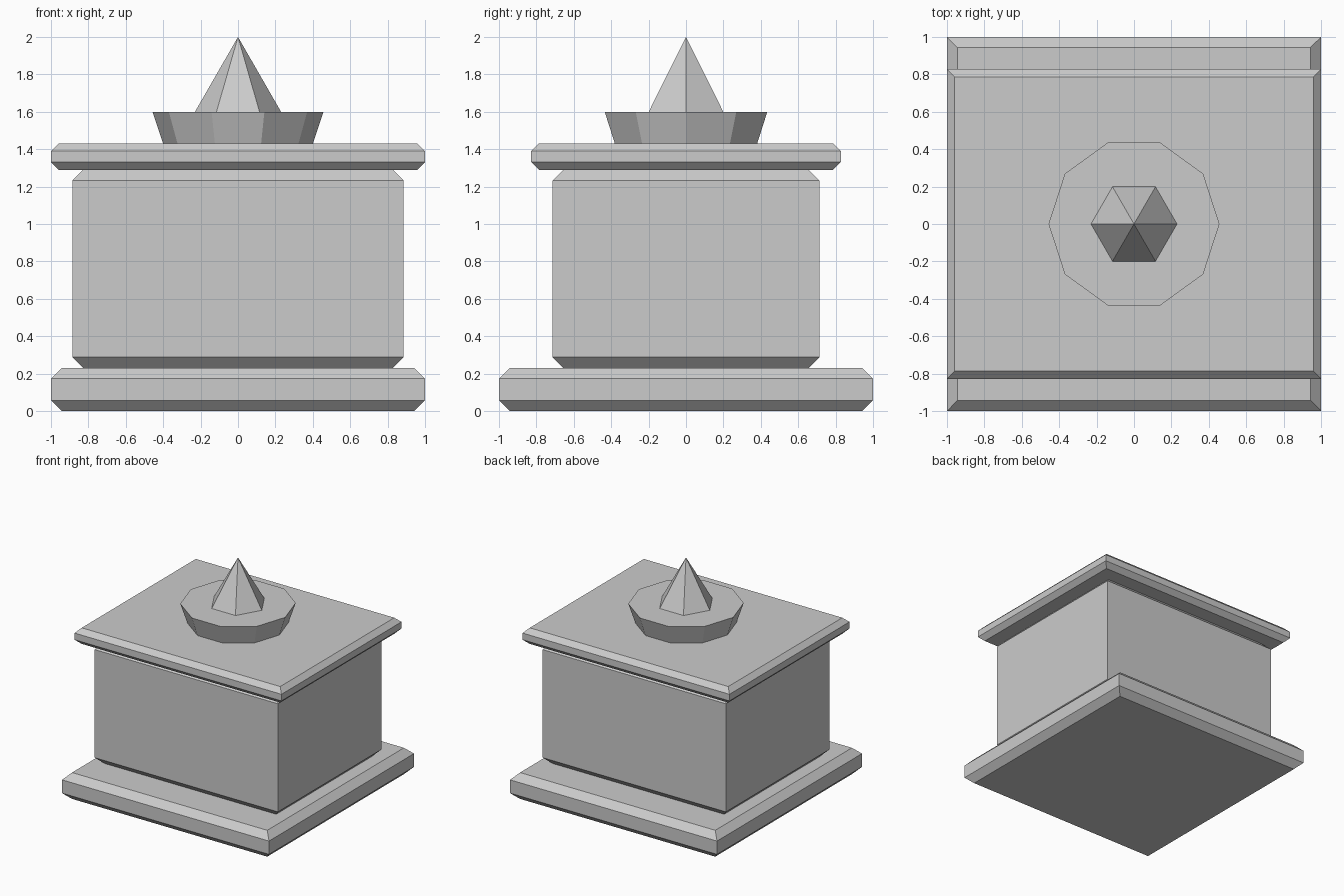
import bpy, bmesh

if "Cube" in bpy.data.objects:
    bpy.data.objects.remove(bpy.data.objects["Cube"])


def chamfered_slab(name, hx, hy, z0, z1, c):
    """Box with chamfered top and bottom rims and sharp upright corners."""
    bm = bmesh.new()
    rings = []
    for z, inset in ((z0, c), (z0 + c, 0), (z1 - c, 0), (z1, c)):
        x, y = hx - inset, hy - inset
        rings.append([bm.verts.new((sx * x, sy * y, z))
                      for sx, sy in ((-1, -1), (1, -1), (1, 1), (-1, 1))])
    bm.faces.new(rings[0][::-1])
    bm.faces.new(rings[-1])
    for lo, hi in zip(rings, rings[1:]):
        for i in range(4):
            j = (i + 1) % 4
            bm.faces.new((lo[i], lo[j], hi[j], hi[i]))
    finish(name, bm)


def tapered(name, sides, r0, r1, z0, z1):
    """Low-poly cone or frustum with a vertex on the x axis."""
    bm = bmesh.new()
    bmesh.ops.create_cone(bm, cap_ends=True, segments=sides,
                          radius1=r0, radius2=r1, depth=z1 - z0)
    # make the first vertex point along +x
    ring = min(bm.verts, key=lambda v: (round(v.co.z, 4), -round(v.co.x, 4)))
    angle = -math.atan2(ring.co.y, ring.co.x)
    bmesh.ops.rotate(bm, verts=bm.verts, matrix=Matrix.Rotation(angle, 3, 'Z'))
    bmesh.ops.translate(bm, verts=bm.verts, vec=(0, 0, (z0 + z1) / 2))
    bmesh.ops.remove_doubles(bm, verts=bm.verts, dist=1e-5)
    finish(name, bm)


def finish(name, bm):
    bmesh.ops.recalc_face_normals(bm, faces=bm.faces)
    mesh = bpy.data.meshes.new(name)
    bm.to_mesh(mesh)
    bm.free()
    bpy.context.collection.objects.link(bpy.data.objects.new(name, mesh))


import math
from mathutils import Matrix

# Plinth, body and top slab
chamfered_slab("plinth", 1.0, 1.0, 0.0, 0.23, 0.057)
chamfered_slab("body", 0.886, 0.714, 0.23, 1.29, 0.058)
chamfered_slab("top_slab", 1.0, 0.828, 1.29, 1.43, 0.041)

# Ten-sided flared bowl with a six-sided spike
tapered("bowl", 10, 0.40, 0.457, 1.43, 1.60)
tapered("spike", 6, 0.23, 0.0, 1.60, 2.0)
